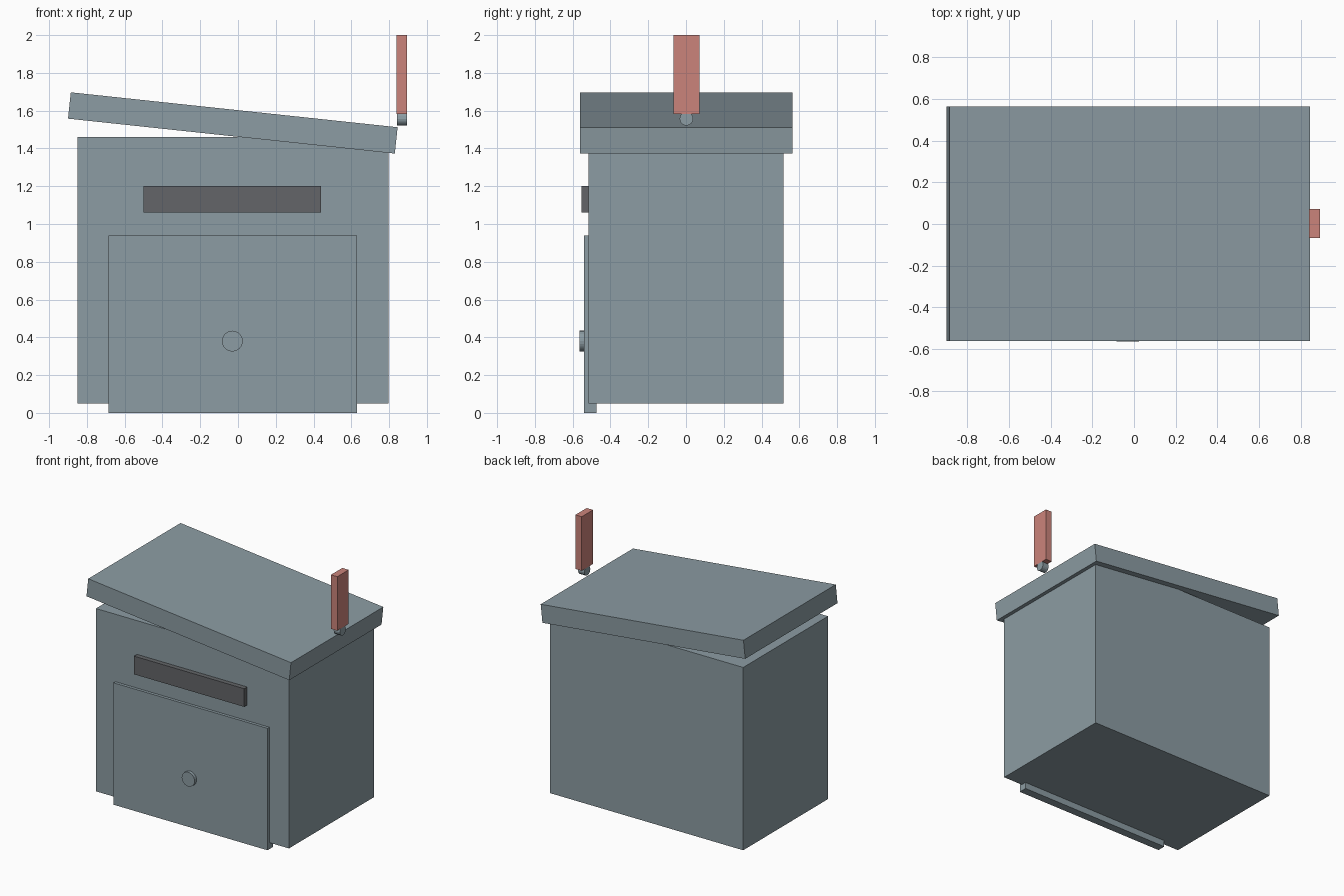
import bpy, math
from mathutils import Matrix

if "Cube" in bpy.data.objects:
    bpy.data.objects.remove(bpy.data.objects["Cube"])


def material(name, rgb):
    # sRGB 0-255 to linear
    lin = [((c / 255 + 0.055) / 1.055) ** 2.4 for c in rgb]
    m = bpy.data.materials.new(name)
    m.diffuse_color = (*lin, 1.0)
    m.use_nodes = True
    m.node_tree.nodes["Principled BSDF"].inputs["Base Color"].default_value = m.diffuse_color
    return m


STEEL = material("blue_grey_metal", (140, 156, 163))
DARK = material("dark_grey", (99, 101, 104))
RED = material("faded_red", (203, 132, 123))


def box(name, lo, hi, mat):
    centre = [(a + b) / 2 for a, b in zip(lo, hi)]
    bpy.ops.mesh.primitive_cube_add(size=1, location=centre)
    ob = bpy.context.object
    ob.name = name
    ob.data.transform(Matrix.Diagonal((*[b - a for a, b in zip(lo, hi)], 1)))
    ob.data.materials.append(mat)
    return ob


def disc(name, centre, radius, depth, rotation, sides, mat):
    bpy.ops.mesh.primitive_cylinder_add(vertices=sides, radius=radius, depth=depth,
                                        location=centre, rotation=rotation)
    ob = bpy.context.object
    ob.name = name
    ob.data.materials.append(mat)
    return ob


# Main box
box("body", (-0.85, -0.517, 0.05), (0.797, 0.517, 1.46), STEEL)

# Tilted lid, sunk into the body at the right
lid = box("lid", (-0.8975, -0.561, 1.465), (0.8425, 0.564, 1.605), STEEL)
lid.rotation_euler.y = math.radians(6.1)

# Front: mail slot, door and round knob
box("mail_slot", (-0.50, -0.553, 1.06), (0.44, -0.50, 1.20), DARK)
box("door", (-0.685, -0.54, 0.0), (0.63, -0.475, 0.94), STEEL)
disc("door_knob", (-0.03, -0.545, 0.38), 0.055, 0.04, (math.pi / 2, 0, 0), 24, STEEL)

# Raised flag on its pivot
disc("flag_pivot", (0.867, 0.002, 1.557), 0.036, 0.053, (0, math.pi / 2, 0), 16, STEEL)
box("flag", (0.84, -0.067, 1.583), (0.894, 0.071, 2.0), RED)
